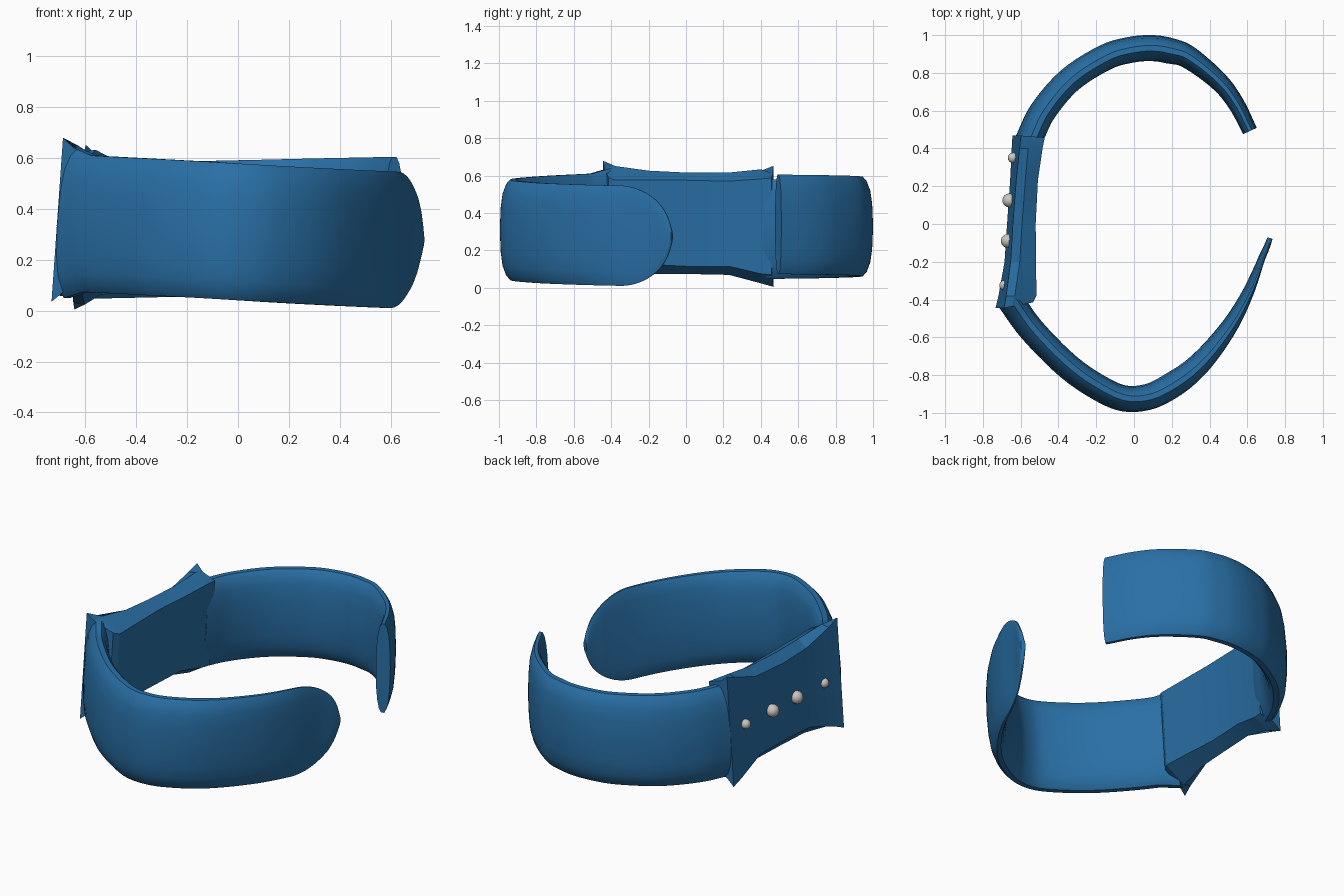
import bpy, bmesh, math
from mathutils import Vector

if "Cube" in bpy.data.objects:
    bpy.data.objects.remove(bpy.data.objects["Cube"])


def material(name, rgb):
    m = bpy.data.materials.new(name)
    m.diffuse_color = (*rgb, 1)
    m.use_nodes = True
    m.node_tree.nodes["Principled BSDF"].inputs["Base Color"].default_value = m.diffuse_color
    return m


blue = material("blue band", (0.022, 0.16, 0.38))
silver = material("silver grey", (0.58, 0.56, 0.53))


def loft(name, rings, mat, angle):
    """Skin a list of equal closed rings and cap both ends."""
    bm = bmesh.new()
    vs = [[bm.verts.new(p) for p in r] for r in rings]
    n = len(rings[0])
    for a, b in zip(vs, vs[1:]):
        for i in range(n):
            j = (i + 1) % n
            bm.faces.new((a[i], a[j], b[j], b[i]))
    bm.faces.new(vs[0])
    bm.faces.new(vs[-1])
    bmesh.ops.recalc_face_normals(bm, faces=bm.faces)
    me = bpy.data.meshes.new(name)
    bm.to_mesh(me)
    bm.free()
    ob = bpy.data.objects.new(name, me)
    me.materials.append(mat)
    bpy.context.collection.objects.link(ob)
    bpy.ops.object.select_all(action='DESELECT')
    ob.select_set(True)
    bpy.context.view_layer.objects.active = ob
    bpy.ops.object.shade_smooth_by_angle(angle=math.radians(angle))
    return ob


def spline(pts, steps):
    """Catmull-Rom points through a 2D path."""
    p = [Vector(q) for q in pts]
    p = [2 * p[0] - p[1]] + p + [2 * p[-1] - p[-2]]
    out = []
    for a, b, c, d in zip(p, p[1:], p[2:], p[3:]):
        for s in range(steps):
            t = s / steps
            out.append(0.5 * (2 * b + (c - a) * t + (2 * a - 5 * b + 4 * c - d) * t * t
                              + (3 * b - a - 3 * c + d) * t ** 3))
    return out + [p[-2]]


# Band cross-section: (depth from outer face, height fraction), bulging on both faces
half = [(0, 0), (0.005, 0.45), (0.015, 0.72), (0.034, 0.91), (0.055, 1.0),
        (0.085, 1.0), (0.106, 0.91), (0.122, 0.72), (0.133, 0.45), (0.138, 0)]
section = half + [(d, -z) for d, z in half[-2:0:-1]]


def strap(name, path, shape):
    pts = spline(path, 5)
    rings = []
    for i, p in enumerate(pts):
        t = (pts[min(i + 1, len(pts) - 1)] - pts[max(i - 1, 0)]).normalized()
        out = Vector((t.y, -t.x))
        if out.dot(p) < 0:
            out = -out
        c, h, k, lean = shape(p)
        ring = []
        for d, z in section:
            q = p - out * d * k
            ring.append((q.x + lean * z * h, q.y, c + z * h))
        rings.append(ring)
    return loft(name, rings, blue, 35)


def front_shape(p):
    h, k = 0.268, 1.0
    if p.x < -0.64:                                # slight flare into the plate corner
        h *= 1 + 0.1 * (-0.64 - p.x) / 0.07
    if p.x > 0.2:
        k = max(0.2, min(1, 1 - (p.y + 0.9) / 0.85))
    if p.x > 0.5 and p.y > -0.36:                  # rounded tongue
        u = (p.y + 0.36) / 0.28
        h *= max(0.12, math.sqrt(max(0, 1 - u * u)))
    return 0.31 - 0.05 * p.x, h, k, 0.06


def rear_shape(p):
    k = 1.0 if p.x < 0.2 else max(0.58, 1 - (p.x - 0.2) * 0.95)
    return 0.326 + 0.02 * p.x, 0.266, k, 0.04 - 0.05 * p.x


# Two curved straps
strap("front_strap", [(-0.712, -0.443), (-0.59, -0.61), (-0.39, -0.81), (-0.2, -0.938),
                      (-0.06, -0.992), (0.08, -0.985), (0.2, -0.935), (0.32, -0.85),
                      (0.43, -0.73), (0.545, -0.555), (0.625, -0.38), (0.68, -0.21),
                      (0.714, -0.13), (0.733, -0.08)], front_shape)
strap("rear_strap", [(-0.622, 0.468), (-0.54, 0.635), (-0.385, 0.815), (-0.18, 0.945),
                     (-0.03, 0.99), (0.10, 1.0), (0.21, 0.982), (0.32, 0.935), (0.48, 0.795),
                     (0.575, 0.665), (0.65, 0.51)], rear_shape)

# Plate joining the straps: waisted, flared corners, chamfered outer and inner edges
# station: y, outer x at mid height, depth, top, bottom, outer inset, inner inset, mitre
stations = [(-0.445, -0.712, 0.16, 0.68, 0.035, 0, 0.09, 0.03),
            (-0.38, -0.698, 0.165, 0.655, 0.05, 0.012, 0.08, 0),
            (-0.2, -0.670, 0.135, 0.63, 0.07, 0.05, 0.055, 0),
            (0.0, -0.657, 0.12, 0.62, 0.07, 0.055, 0.045, 0),
            (0.23, -0.640, 0.115, 0.62, 0.065, 0.05, 0.05, 0),
            (0.40, -0.626, 0.125, 0.637, 0.02, 0.012, 0.055, 0),
            (0.468, -0.620, 0.13, 0.652, 0.005, 0, 0.065, -0.01)]
rings = []
for y, x, d, top, bot, o_in, i_in, mitre in stations:
    mid = 0.04 if o_in == 0 else 0.004
    prof = [(0, top - o_in), (0.045, top - mid), (d, top - i_in),
            (d, bot + i_in), (0.045, bot + mid), (0, bot + o_in)]
    rings.append([(x + o + 0.07 * (z - 0.34), y + mitre * o / d, z) for o, z in prof])
loft("clasp_plate", rings, blue, 15)

# Row of four studs on the outer face
for i, (x, y, r) in enumerate([(-0.685, -0.325, 0.028), (-0.668, -0.09, 0.037),
                               (-0.660, 0.125, 0.037), (-0.640, 0.35, 0.028)]):
    bpy.ops.mesh.primitive_uv_sphere_add(segments=16, ring_count=10, radius=r, location=(x, y, 0.335))
    ob = bpy.context.object
    ob.name = f"stud_{i + 1}"
    ob.data.materials.append(silver)
    bpy.ops.object.shade_smooth()
